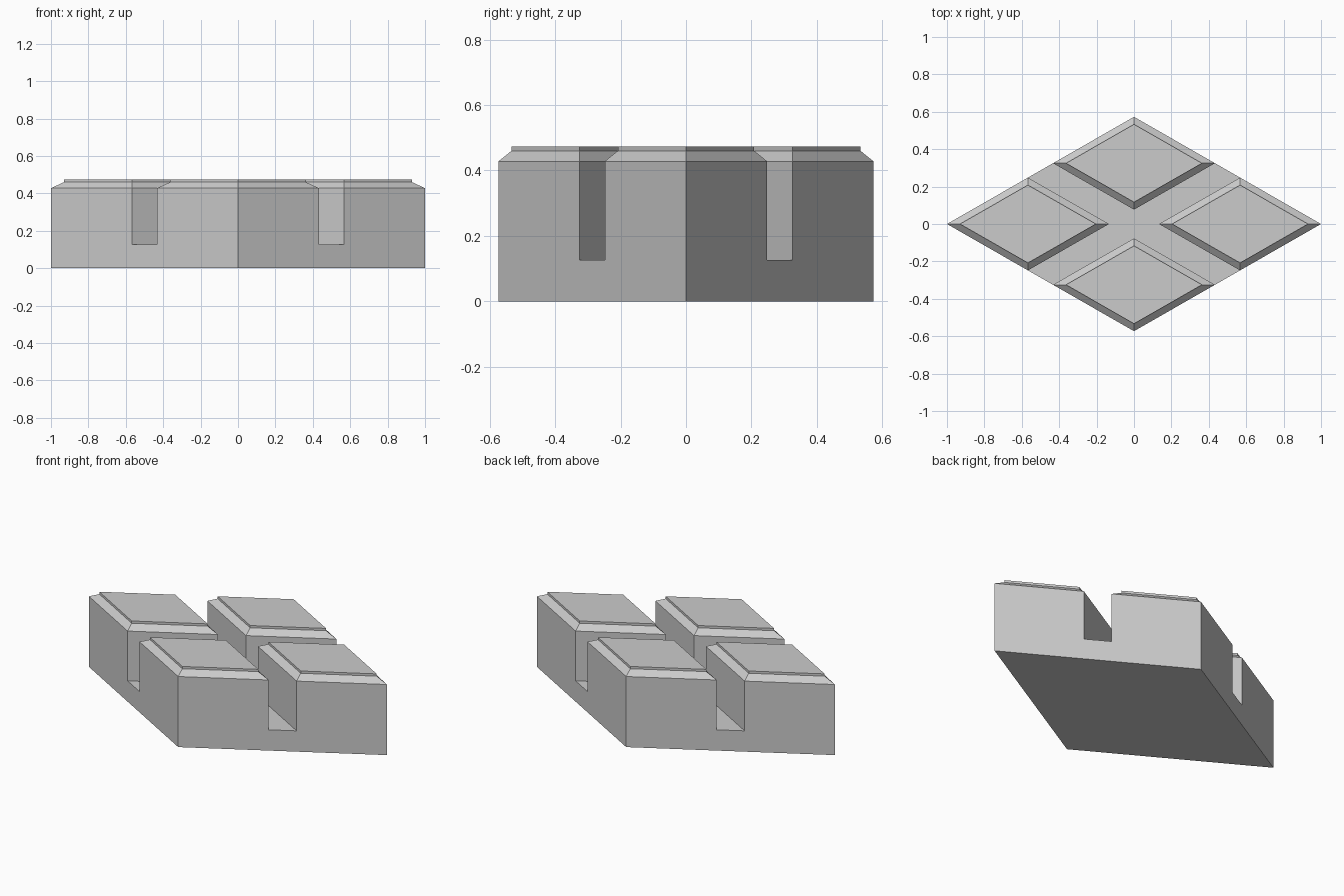
import bpy, bmesh
from mathutils import Vector

cube = bpy.data.objects.get("Cube")
if cube:
    bpy.data.objects.remove(cube, do_unlink=True)

ASPECT = 0.573     # rhombus depth / width
GAP = 0.134        # half width of the channels
FLOOR = 0.126      # channel floor height
WALL, CHAMFER, TOP = 0.428, 0.46, 0.474
CAP = 0.84         # size of the raised cap relative to its block

grey = bpy.data.materials.new("stone_grey")
grey.use_nodes = True
colour = (0.6, 0.6, 0.6, 1)
grey.diffuse_color = colour
grey.node_tree.nodes["Principled BSDF"].inputs["Base Color"].default_value = colour

bm = bmesh.new()


def raise_faces(faces, z, scale=1.0):
    """Extrude each face separately to height z, scaled about its centre."""
    new = bmesh.ops.extrude_discrete_faces(bm, faces=faces)["faces"]
    for f in new:
        c = f.calc_center_median()
        for v in f.verts:
            v.co = c + (v.co - c) * scale
            v.co.z = z
    return new


# Diamond footprint split by the two crossing channels
steps = (-1, -GAP, GAP, 1)
grid = [[bm.verts.new(((u + v) / 2, (v - u) / 2 * ASPECT, 0)) for v in steps] for u in steps]
cells = {}
for i in range(3):
    for j in range(3):
        cells[i, j] = bm.faces.new((grid[i][j], grid[i + 1][j],
                                    grid[i + 1][j + 1], grid[i][j + 1]))

# Base slab up to the channel floor
slab = bmesh.ops.extrude_face_region(bm, geom=list(cells.values()), use_keep_orig=True)
for v in [g for g in slab["geom"] if isinstance(g, bmesh.types.BMVert)]:
    v.co.z = FLOOR

# Four corner blocks: walls, chamfer, raised cap
corners = [f for f in bm.faces
           if f.calc_center_median().z > FLOOR - 0.001
           and max(abs(f.calc_center_median().x), abs(f.calc_center_median().y) / ASPECT) > 0.5
           and (abs(f.calc_center_median().x) < 0.1 or abs(f.calc_center_median().y) < 0.05)]
blocks = raise_faces(corners, WALL)
blocks = raise_faces(blocks, CHAMFER, CAP)
raise_faces(blocks, TOP)

# Merge coplanar faces into clean flat sides
bmesh.ops.remove_doubles(bm, verts=bm.verts, dist=0.0001)
bmesh.ops.recalc_face_normals(bm, faces=bm.faces)
bmesh.ops.dissolve_limit(bm, angle_limit=0.01, verts=bm.verts, edges=bm.edges)
mesh = bpy.data.meshes.new("grooved_diamond_block")
bm.to_mesh(mesh)
bm.free()
mesh.materials.append(grey)
bpy.context.collection.objects.link(bpy.data.objects.new("grooved_diamond_block", mesh))
